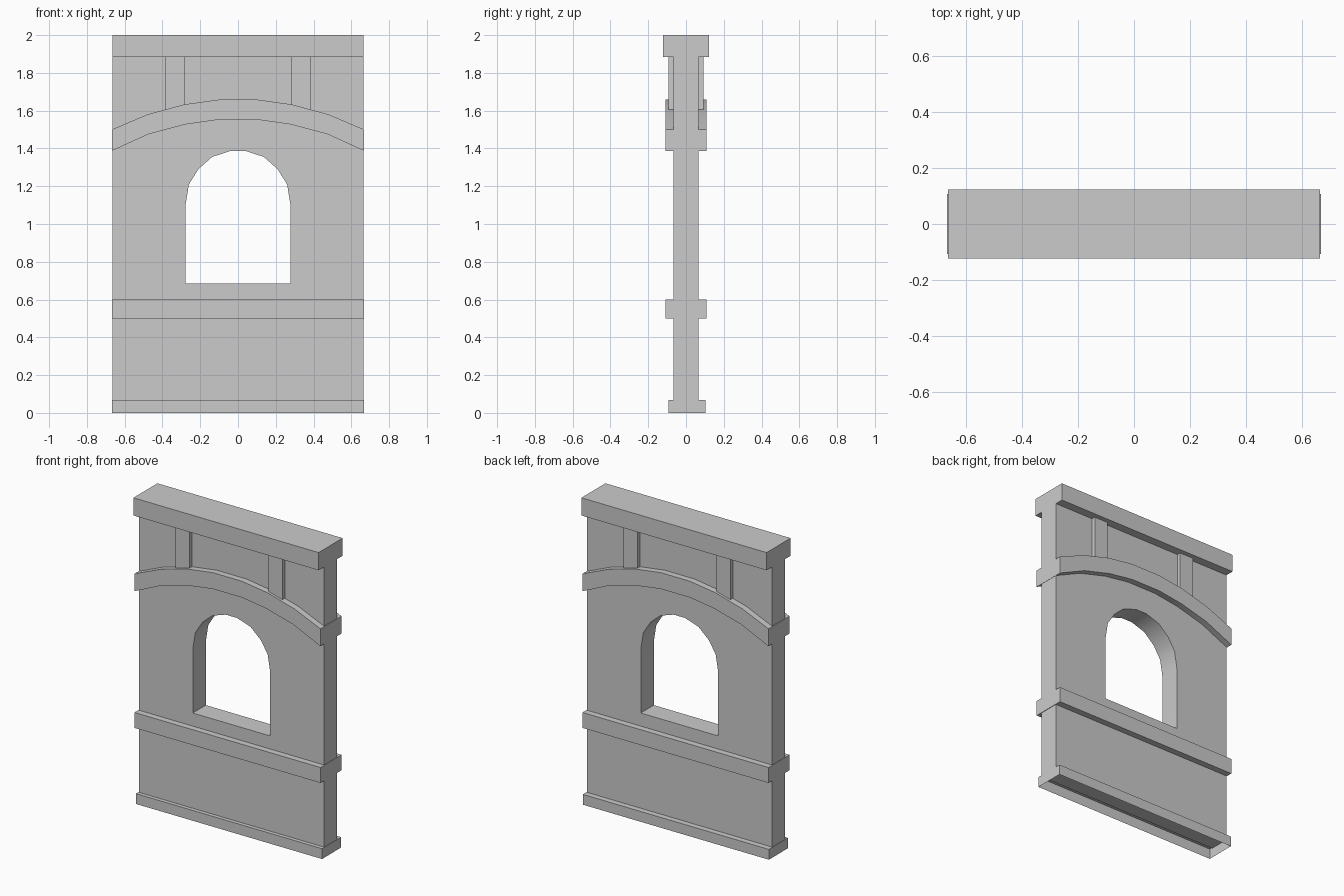
import bpy
import bmesh

if "Cube" in bpy.data.objects:
    bpy.data.objects.remove(bpy.data.objects["Cube"])


def prism(name, outline, y0, y1, open_bottom=False):
    """Extrude an (x, z) outline along y from y0 to y1."""
    bm = bmesh.new()
    face = bm.faces.new([bm.verts.new((x, y0, z)) for x, z in outline])
    ext = bmesh.ops.extrude_face_region(bm, geom=[face])
    moved = [v for v in ext["geom"] if isinstance(v, bmesh.types.BMVert)]
    bmesh.ops.translate(bm, verts=moved, vec=(0, y1 - y0, 0))
    bmesh.ops.recalc_face_normals(bm, faces=bm.faces)
    if open_bottom:
        low = [f for f in bm.faces if f.normal.z < -0.9]
        bmesh.ops.delete(bm, geom=low, context="FACES_ONLY")
    mesh = bpy.data.meshes.new(name)
    bm.to_mesh(mesh)
    bm.free()
    obj = bpy.data.objects.new(name, mesh)
    bpy.context.collection.objects.link(obj)
    return obj


def box(name, x0, x1, y0, y1, z0, z1, open_bottom=False):
    return prism(name, [(x0, z0), (x1, z0), (x1, z1), (x0, z1)], y0, y1, open_bottom)


def mirrored(half):
    """Right half of an arch (outside to centre) plus its left mirror."""
    return half + [(-x, z) for x, z in reversed(half)]


def activate(obj):
    bpy.ops.object.select_all(action="DESELECT")
    obj.select_set(True)
    bpy.context.view_layer.objects.active = obj


# Wall panel with an arched window opening
wall = box("wall", -0.665, 0.665, -0.067, 0.067, 0.06, 1.89)
window = mirrored([(0.278, 0.685), (0.278, 1.10), (0.26, 1.21), (0.21, 1.29),
                   (0.137, 1.355), (0.04, 1.387)])
cutter = prism("window_cutter", window, -0.3, 0.3)
cutter.hide_render = True
cut = wall.modifiers.new("window", "BOOLEAN")
cut.operation = "DIFFERENCE"
cut.solver = "EXACT"
cut.object = cutter
activate(wall)
bpy.ops.object.modifier_apply(modifier=cut.name)
bpy.data.objects.remove(cutter)

# Horizontal mouldings; the base is open underneath
box("base", -0.668, 0.668, -0.092, 0.104, 0.0, 0.067, open_bottom=True)
box("sill_band", -0.668, 0.668, -0.108, 0.108, 0.50, 0.60)
box("top_cap", -0.665, 0.665, -0.123, 0.123, 1.885, 2.0)

# Shallow arched band across the wall
upper = mirrored([(0.668, 1.50), (0.48, 1.58), (0.285, 1.633), (0.105, 1.658)])
lower = mirrored([(0.668, 1.387), (0.475, 1.475), (0.28, 1.527), (0.105, 1.552)])
arch = prism("arch_band", upper + lower[::-1], -0.108, 0.108)

# Short posts between arch and cap
for side, x in (("left", -0.333), ("right", 0.333)):
    box(side + "_post", x - 0.05, x + 0.05, -0.092, 0.092, 1.58, 1.89)

# Smooth curved surfaces, sharp corners
for obj in (wall, arch):
    activate(obj)
    bpy.ops.object.shade_smooth_by_angle()
